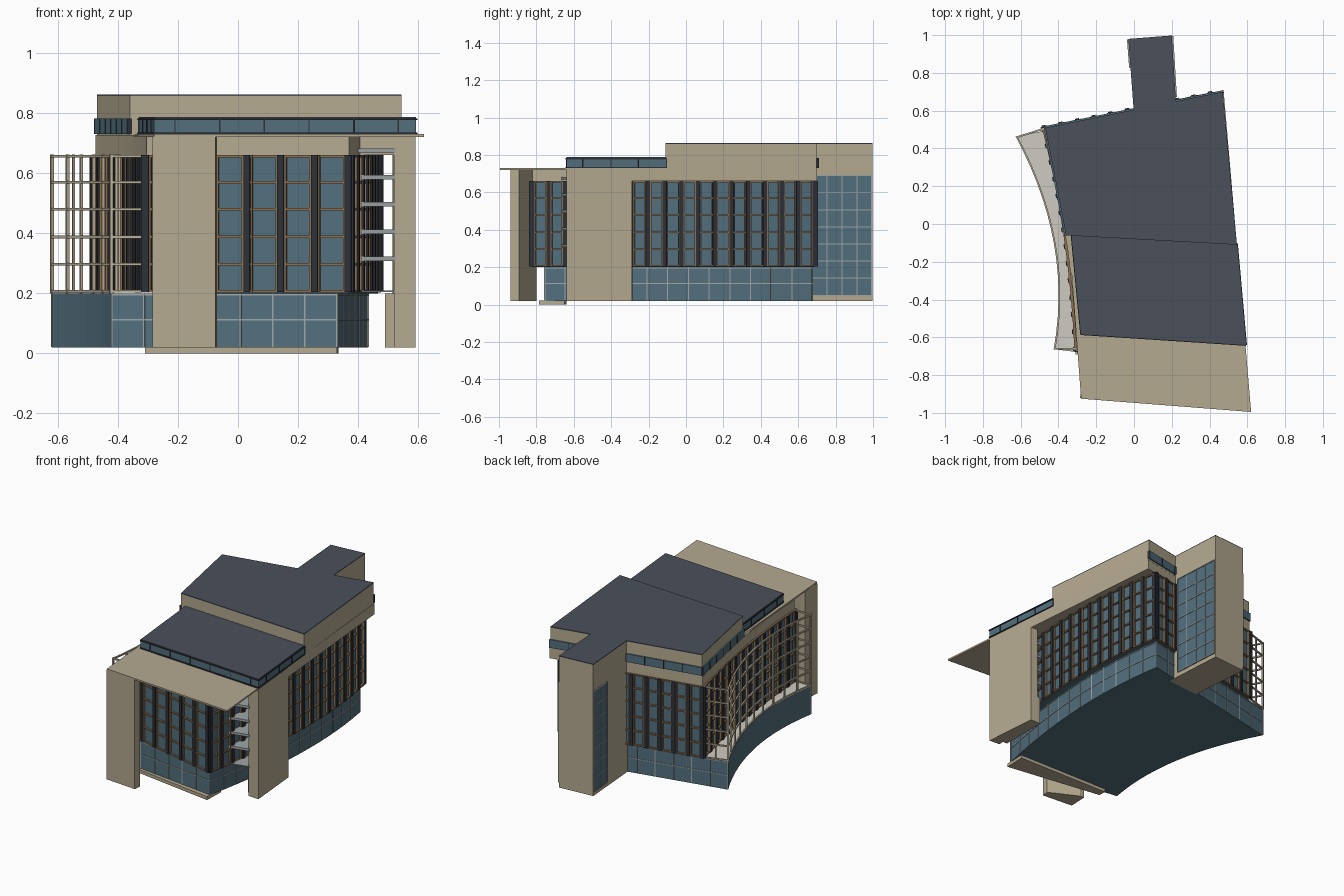
import bpy, bmesh, math
from mathutils import Vector, Matrix

if "Cube" in bpy.data.objects:
    bpy.data.objects.remove(bpy.data.objects["Cube"])


def mat(name, r, g, b):
    m = bpy.data.materials.new(name)
    m.diffuse_color = (r, g, b, 1)
    m.use_nodes = True
    m.node_tree.nodes["Principled BSDF"].inputs["Base Color"].default_value = m.diffuse_color
    return m


TAN = mat("stone", .46, .40, .28)
GLASS = mat("glass", .085, .16, .205)
ROOF = mat("roofing", .07, .08, .105)
BROWN = mat("bronze_frame", .26, .16, .08)
DARK = mat("dark_fin", .025, .03, .04)
GREY = mat("grey_mullion", .35, .38, .38)
PALE = mat("pale_floor", .62, .60, .54)
CREAM = mat("cream_metal", .50, .44, .32)


def finish(name, bm, m):
    bmesh.ops.recalc_face_normals(bm, faces=bm.faces)
    me = bpy.data.meshes.new(name)
    bm.to_mesh(me)
    bm.free()
    me.materials.append(m)
    ob = bpy.data.objects.new(name, me)
    bpy.context.collection.objects.link(ob)


def prism(name, pts, z0, z1, m):
    """Solid with a plan outline between two heights."""
    bm = bmesh.new()
    f = bm.faces.new([bm.verts.new((x, y, z0)) for x, y in pts])
    r = bmesh.ops.extrude_face_region(bm, geom=[f])
    vs = [v for v in r["geom"] if isinstance(v, bmesh.types.BMVert)]
    bmesh.ops.translate(bm, verts=vs, vec=(0, 0, z1 - z0))
    finish(name, bm, m)


def arc(a, b, c, n=14):
    """Curve passing through three plan points."""
    out = []
    for i in range(n + 1):
        t = i / n
        w = ((2 * t - 1) * (t - 1), 4 * t * (1 - t), t * (2 * t - 1))
        out.append(tuple(w[0] * a[k] + w[1] * b[k] + w[2] * c[k] for k in (0, 1)))
    return out


def add_box(bm, x, y, z, sx, sy, sz, ang):
    M = Matrix.Translation((x, y, z)) @ Matrix.Rotation(ang, 4, 'Z') @ Matrix.Diagonal((sx, sy, sz, 1))
    bmesh.ops.create_cube(bm, size=1, matrix=M)


def along(path, n, shift=0.0):
    """n + 1 evenly spaced stations along a path: x, y, angle."""
    P = [Vector(p) for p in path]
    L = [(b - a).length for a, b in zip(P, P[1:])]
    for i in range(n + 1):
        d = min(max(sum(L) * i / n + shift, 0), sum(L))
        k = 0
        while k < len(L) - 1 and d > L[k]:
            d -= L[k]
            k += 1
        t = P[k + 1] - P[k]
        p = P[k] + t * (d / L[k])
        yield p.x, p.y, math.atan2(t.y, t.x)


def rails(name, path, zs, depth, h, m):
    bm = bmesh.new()
    for a, b in zip(path, path[1:]):
        a, b = Vector(a), Vector(b)
        c, t = (a + b) / 2, b - a
        for z in zs:
            add_box(bm, c.x, c.y, z, t.length + .002, depth, h, math.atan2(t.y, t.x))
    finish(name, bm, m)


def posts(name, path, n, z0, z1, w, depth, m, shifts=(0,)):
    bm = bmesh.new()
    for s in shifts:
        for x, y, a in along(path, n, s):
            add_box(bm, x, y, (z0 + z1) / 2, w, depth, z1 - z0, a)
    finish(name, bm, m)


LEVELS = [.207, .297, .388, .48, .57, .657]

# plan lines
outer = arc((-.62, .46), (-.42, -.10), (-.42, -.66))
pod_east = arc((.33, -.755), (.43, 0), (.39, .675))
west = arc((-.475, .505), (-.362, -.06), (-.305, -.66))
east = arc((.37, -.82), (.465, -.03), (.405, .685))
podium = outer + pod_east
core = west + east

# glazed podium, terrace floor and entrance slab
prism("podium", podium, .02, .2, GLASS)
prism("terrace_floor", podium, .198, .204, PALE)
prism("entrance_slab", [(-.31, -.64), (-.31, -.69), (.33, -.785), (.335, -.65)], 0, .022, TAN)
for nm, path, n in (("front", [outer[-1], pod_east[0]], 7), ("east", pod_east, 13),
                    ("north", [pod_east[-1], outer[0]], 9)):
    rails("podium_rails_" + nm, path, (.112, .195), .006, .005, GREY)
    posts("podium_mullions_" + nm, path, n, .022, .2, .005, .006, GREY)

# main glazed volume with beam above it
prism("main_glazing", core, .2, .66, GLASS)
prism("main_beam", core, .66, .722, TAN)
for nm, path, n in (("front", [west[-1], east[0]], 6), ("east", east, 17),
                    ("north", [east[-1], west[0]], 10), ("west", west, 13)):
    rails("window_rails_" + nm, path, LEVELS, .022, .008, BROWN)
    posts("window_fins_" + nm, path, n, .205, .66, .022, .036, DARK)
    posts("window_frames_" + nm, path, n, .205, .66, .006, .026, BROWN, (-.015, .015))

# curved trellis on the terrace edge
rails("trellis_rails", outer, LEVELS, .009, .009, CREAM)
posts("trellis_posts", outer, 10, .2, .662, .01, .01, CREAM)
for nm, a, b in (("north", outer[0], west[0]), ("south", outer[-1], west[-1])):
    rails("trellis_ties_" + nm, [a, b], LEVELS, .009, .009, CREAM)
posts("trellis_tie_post", [outer[0], west[0]], 2, .2, .662, .008, .008, CREAM)

# stone roof block: overhanging band, raised rear block, front canopy
edge = arc((-.475, .51), (-.364, -.06), (-.285, -.6), 12)
prism("roof_band", edge + [(.59, -.635), (.475, .70)], .66, .728, TAN)
rear = [(-.47, .51), (-.36, -.06), (.545, -.11), (.47, .70)]
prism("rear_block", rear, .72, .858, TAN)
prism("rear_roof", rear, .857, .863, ROOF)
rails("rear_clerestory", [(-.362, -.06), (-.472, .512), (.472, .702)], (.757,), .012, .052, GLASS)
posts("rear_clerestory_bars", [(-.362, -.06), (-.472, .512)], 6, .731, .783, .004, .016, DARK)
posts("north_clerestory_bars", [(-.472, .512), (.472, .702)], 8, .731, .783, .004, .016, DARK)
prism("canopy", [(-.345, -.07), (.545, -.11), (.62, -.995), (-.28, -.925)], .72, .73, TAN)
low = [(-.33, -.06), (.545, -.105), (.593, -.64), (-.28, -.583)]
prism("front_clerestory", low, .73, .78, GLASS)
prism("front_roof", low, .78, .788, ROOF)
low_path = [low[0], low[3], low[2], low[1]]
rails("front_clerestory_rails", low_path, (.733, .78), .01, .006, DARK)
posts("front_clerestory_bars", low_path, 13, .73, .782, .004, .008, DARK)

# front piers
prism("left_pier", [(-.285, -.92), (-.075, -.937), (-.07, -.892), (-.25, -.80), (-.28, -.80)], .02, .722, TAN)
prism("right_pier", [(.52, -.635), (.592, -.64), (.562, -.29), (.515, -.287)], .02, .722, TAN)
prism("right_pier_base", [(.49, -.60), (.525, -.60), (.525, -.29), (.49, -.29)], .02, .2, TAN)

# balconies between glazing and right pier
for i, z in enumerate(LEVELS):
    prism("balcony_%d" % i, [(.38, -.67), (.525, -.637), (.525, -.31), (.44, -.31)],
          z + (.01 if i else -.003), z + (.025 if i else .003), GREY)

# rear stair tower with glazed sides
tower = [(.0, .58), (-.03, .98), (.2, .998), (.225, .60)]
prism("tower", tower, .02, .858, TAN)
prism("tower_roof", tower, .857, .863, ROOF)
for nm, a, b, n in (("east", (.22, .675), (.201, .992), 4), ("west", (-.019, .83), (-.03, .975), 2)):
    rails("tower_glass_" + nm, [a, b], (.37,), .008, .64, GLASS)
    rails("tower_rails_" + nm, [a, b], [.05 + .0914 * i for i in range(8)], .014, .005, GREY)
    posts("tower_mullions_" + nm, [a, b], n, .05, .69, .005, .014, GREY)
